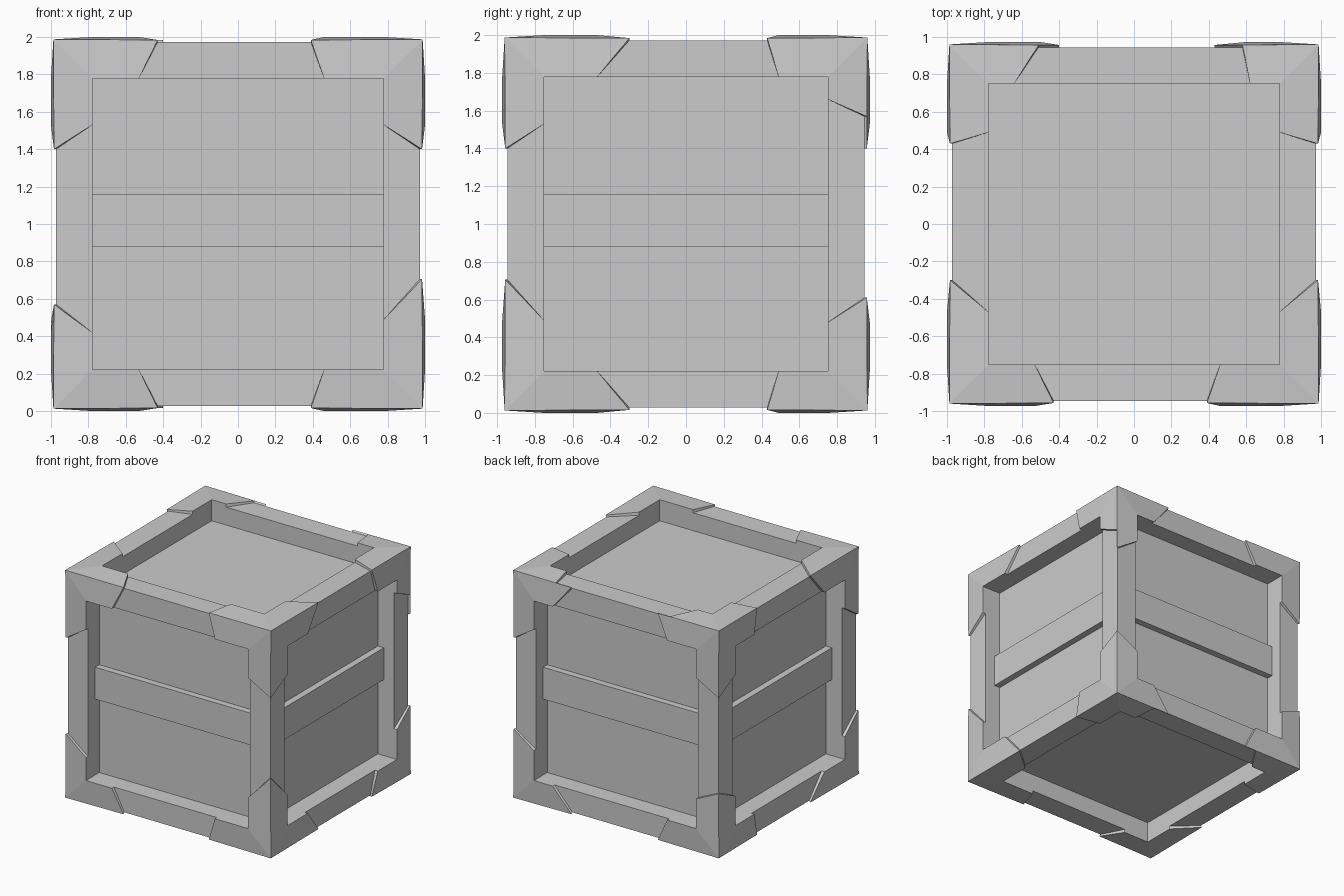
import bpy, bmesh
from mathutils import Vector

if "Cube" in bpy.data.objects:
    bpy.data.objects.remove(bpy.data.objects["Cube"])

H = (0.972, 0.945, 0.972)   # half sizes of the frame
W = 0.193                   # beam width
DEPTH = 0.155               # panel recess
CZ = 1.0                    # centre height


def finish(bm, name):
    bmesh.ops.recalc_face_normals(bm, faces=bm.faces[:])
    me = bpy.data.meshes.new(name)
    bm.to_mesh(me)
    bm.free()
    ob = bpy.data.objects.new(name, me)
    ob.location.z = CZ
    bpy.context.collection.objects.link(ob)
    return ob


def box(name, lo, hi):
    bm = bmesh.new()
    bmesh.ops.create_cube(bm, size=1)
    for v in bm.verts:
        v.co = [lo[i] if v.co[i] < 0 else hi[i] for i in range(3)]
    return finish(bm, name)


# Crate body: a block with a recessed panel in each side
bm = bmesh.new()
bmesh.ops.create_cube(bm, size=2)
for v in bm.verts:
    v.co = [v.co[i] * H[i] for i in range(3)]
panels = bm.faces[:]
bmesh.ops.inset_individual(bm, faces=panels, thickness=W, use_even_offset=True)
for f in panels:
    n = f.normal.copy()
    new = bmesh.ops.extrude_discrete_faces(bm, faces=[f])["faces"][0]
    bmesh.ops.translate(bm, verts=new.verts[:], vec=-n * DEPTH)
finish(bm, "crate_body")

# Middle slat across each upright side
Z0, Z1 = -0.12, 0.157
for s, y_name, x_name in ((-1, "front", "left"), (1, "back", "right")):
    x, y = H[0] - W, H[1] - W
    ys = sorted((s * (H[1] - DEPTH - 0.01), s * (H[1] - DEPTH + 0.057)))
    box(y_name + "_slat", (-x, ys[0], Z0), (x, ys[1], Z1))
    xs = sorted((s * (H[0] - DEPTH - 0.01), s * (H[0] - DEPTH + 0.057)))
    box(x_name + "_slat", (xs[0], -y, Z0), (xs[1], y, Z1))


def cut(leg, face, s):
    """Where a bracket leg ends: (at the inner edge, at the outer edge)."""
    left, front, top = s[0] < 0, s[1] < 0, s[2] > 0
    if leg == 0:
        if front:
            return (0.53, 0.43) if left else (0.46, 0.39)
        if face == 2:
            return (0.64, 0.51) if left else (0.62, 0.58)
        return (0.50, 0.40) if left else (0.60, 0.43)
    if leg == 1:
        return (0.47, 0.30) if front else (0.49, 0.43)
    if top:
        return (0.66, 0.57) if face == 0 and not left and not front else (0.53, 0.40)
    if left:
        return (0.58, 0.43) if front else (0.52, 0.43)
    return (0.51, 0.295) if front else (0.52, 0.39)


def bracket(name, s):
    """Three L-shaped plates that wrap one corner of the crate."""
    bm = bmesh.new()
    for a in range(3):
        b, c = (a + 1) % 3, (a + 2) % 3

        def vert(pa, pb, pc):
            p = Vector((0, 0, 0))
            p[a], p[b], p[c] = s[a] * pa, s[b] * pb, s[c] * pc
            return bm.verts.new(p)

        (bi, bo), (ci, co) = cut(b, a, s), cut(c, a, s)
        rings = []
        # Raised surface, then its base on the frame
        for corner, end, inner in ((0.015, 0.012, 0.028), (0, 0, 0)):
            rings.append([
                vert(H[a] + corner, H[b] + corner, H[c] + corner),
                vert(H[a] + end, bo, H[c] + end),
                vert(H[a] + inner, bi, H[c] - W),
                vert(H[a] + inner, H[b] - W, H[c] - W),
                vert(H[a] + inner, H[b] - W, ci),
                vert(H[a] + end, H[b] + end, co)])
        for r in rings:
            bm.faces.new(r[0:4])
            bm.faces.new((r[0], r[3], r[4], r[5]))
        t, u = rings
        for i in range(6):
            j = (i + 1) % 6
            bm.faces.new((t[i], t[j], u[j], u[i]))
    finish(bm, name)


# Eight corner brackets
for sx, nx in ((-1, "left"), (1, "right")):
    for sy, ny in ((-1, "front"), (1, "back")):
        for sz, nz in ((-1, "bottom"), (1, "top")):
            bracket(f"{nz}_{ny}_{nx}_bracket", (sx, sy, sz))
